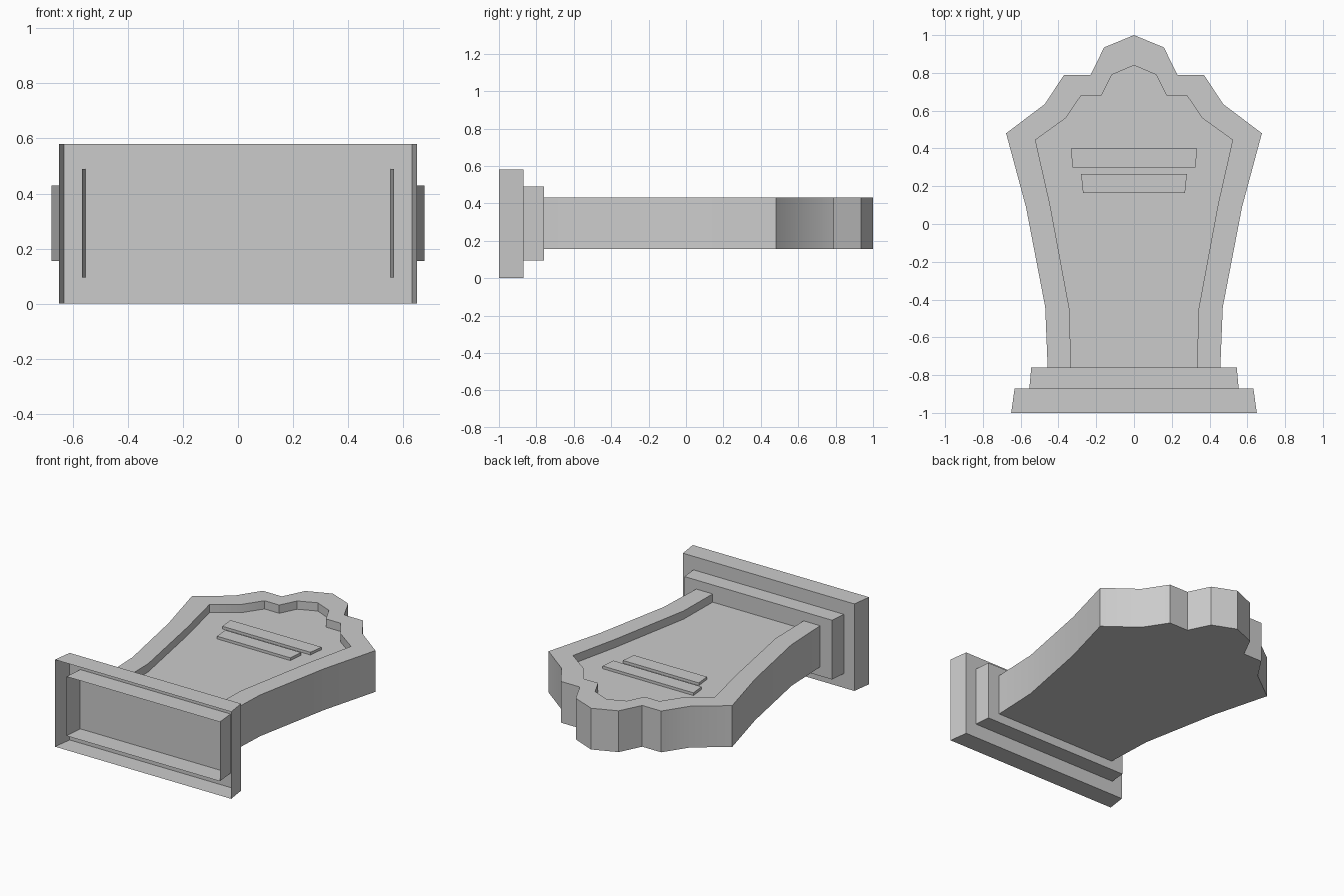
import bpy
import bmesh

cube = bpy.data.objects.get("Cube")
if cube:
    bpy.data.objects.remove(cube, do_unlink=True)

stone_mat = bpy.data.materials.new("grey stone")
stone_mat.use_nodes = True
GREY = (0.6, 0.6, 0.6, 1)
stone_mat.diffuse_color = GREY
stone_mat.node_tree.nodes["Principled BSDF"].inputs["Base Color"].default_value = GREY


def finish(name, bm):
    """Turn a bmesh into a smooth-by-angle object."""
    bmesh.ops.recalc_face_normals(bm, faces=bm.faces)
    mesh = bpy.data.meshes.new(name)
    bm.to_mesh(mesh)
    bm.free()
    mesh.materials.append(stone_mat)
    obj = bpy.data.objects.new(name, mesh)
    bpy.context.collection.objects.link(obj)
    bpy.ops.object.select_all(action="DESELECT")
    obj.select_set(True)
    bpy.context.view_layer.objects.active = obj
    bpy.ops.object.shade_smooth_by_angle()
    return obj


def mirrored(half):
    """Full outline from the right half, starting at the foot and passing the peak."""
    return half[::-1] + [(-x, y) for x, y in half[1:]]


def loop(bm, outline, z):
    return [bm.verts.new((x, y, z)) for x, y in outline]


def bridge(bm, a, b, closed=False):
    n = len(a)
    for i in range(n if closed else n - 1):
        j = (i + 1) % n
        bm.faces.new((a[i], a[j], b[j], b[i]))


# Headstone: outer slab, raised rim and a recessed panel open at the foot
outer = mirrored([(0, 1), (.158, .935), (.23, .79), (.37, .79), (.472, .635),
                  (.677, .48), (.572, .09), (.47, -.44), (.457, -.76)])
inner = mirrored([(0, .84), (.117, .79), (.172, .68), (.28, .68), (.362, .56),
                  (.522, .445), (.445, .105), (.34, -.46), (.335, -.76)])
BOTTOM, PANEL, TOP = .155, .375, .43
bm = bmesh.new()
under = loop(bm, outer, BOTTOM)
rim_out = loop(bm, outer, TOP)
rim_in = loop(bm, inner, TOP)
panel = loop(bm, inner, PANEL)
bm.faces.new(under)
bridge(bm, under, rim_out)
bridge(bm, rim_out, rim_in)
bridge(bm, rim_in, panel)
bm.faces.new(panel)
bm.faces.new([under[0], rim_out[0], rim_in[0], panel[0],
              panel[-1], rim_in[-1], rim_out[-1], under[-1]])
finish("headstone", bm)


# Raised bars on the panel
def bar(name, y0, y1, w0, w1):
    bm = bmesh.new()
    outline = [(-w0, y0), (w0, y0), (w1, y1), (-w1, y1)]
    low, high = loop(bm, outline, PANEL), loop(bm, outline, PANEL + .018)
    bridge(bm, low, high, closed=True)
    bm.faces.new(high)
    bm.faces.new(low)
    finish(name, bm)


bar("upper_bar", .30, .40, .325, .335)
bar("lower_bar", .165, .265, .27, .28)


# Plinth: two tapered shells, open underneath and closed towards the headstone
def shell(name, y1, w0, w1, z0, z1):
    bm = bmesh.new()
    rings = [[bm.verts.new((x, y, z)) for x, z in
              ((-w, z0), (w, z0), (w, z1), (-w, z1))]
             for y, w in ((-1, w0), (y1, w1))]
    bridge(bm, *rings, closed=True)
    bm.faces.new(rings[1])
    finish(name, bm)


shell("plinth_foot", -.87, .65, .632, 0, .58)
shell("plinth_step", -.76, .566, .544, .095, .49)
